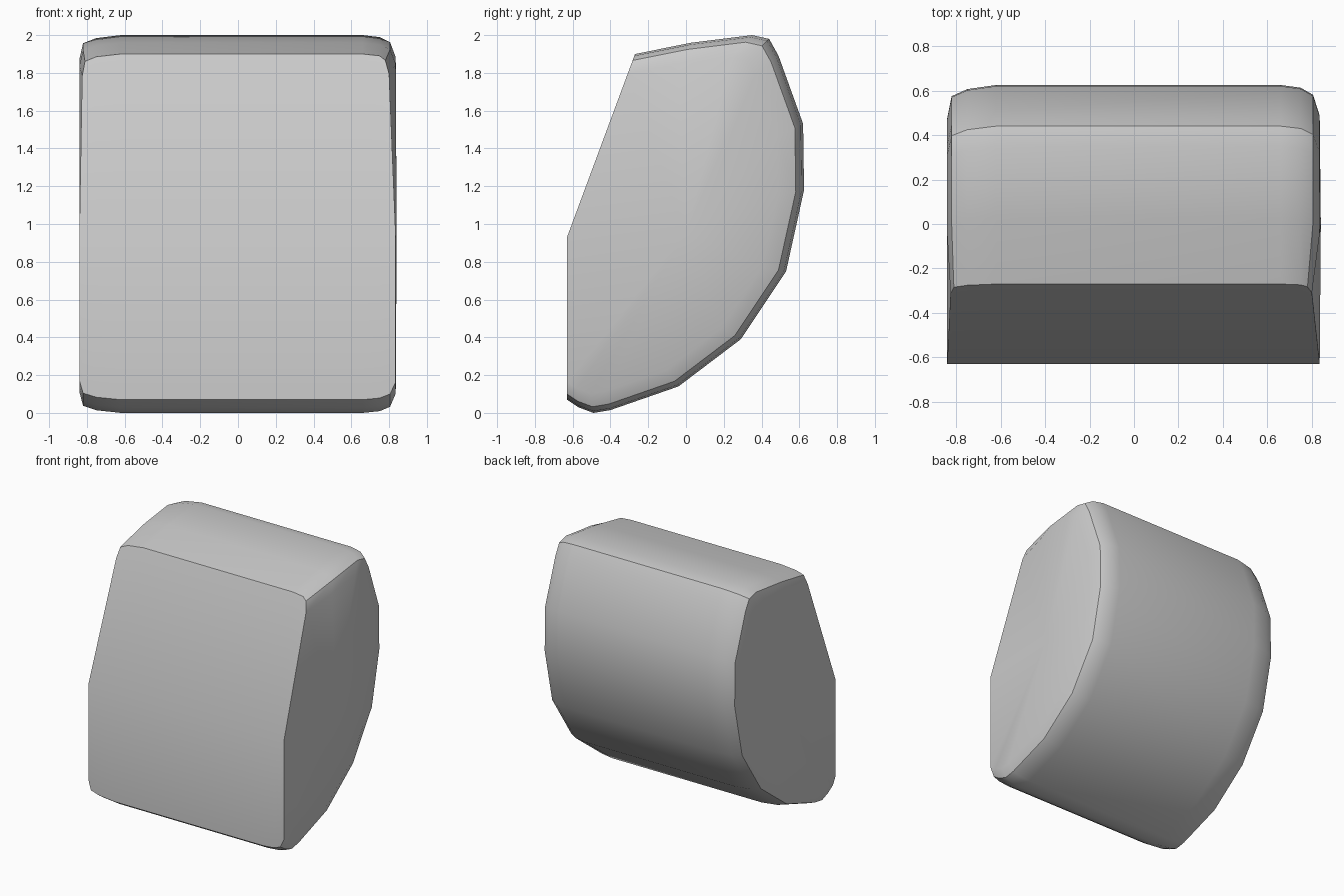
import bpy
import bmesh
import math

if "Cube" in bpy.data.objects:
    bpy.data.objects.remove(bpy.data.objects["Cube"], do_unlink=True)

grey = bpy.data.materials.new("plain grey")
grey.use_nodes = True
grey.diffuse_color = (0.6, 0.6, 0.6, 1)
grey.node_tree.nodes["Principled BSDF"].inputs["Base Color"].default_value = (0.6, 0.6, 0.6, 1)

# Side profile (y, z), starting at the knee of the front and ending at its top edge
KNEE_Y, KNEE_Z = -0.63, 0.93
profile = [(KNEE_Y, KNEE_Z), (-0.63, 0.07), (-0.57, 0.03), (-0.49, 0.0), (-0.40, 0.015),
           (-0.04, 0.14), (0.29, 0.39), (0.53, 0.75), (0.625, 1.18), (0.62, 1.53),
           (0.49, 1.89), (0.44, 1.98), (0.35, 2.0), (0.03, 1.96), (-0.27, 1.90)]

# Cross-sections from left end to right end: x, scale towards the knee, x of the top front corner
half_right = [(-0.66, 1.0, -0.66), (-0.75, 0.99, -0.75), (-0.805, 0.965, -0.78),
              (-0.835, 0.89, -0.80)]
half_left = [(0.62, 1.0, 0.62), (0.75, 0.985, 0.75), (0.82, 0.96, 0.81), (0.84, 0.88, 0.825)]
# The narrower bevel is on -x in the front view, the wider one on +x
sections = ([(-x, s, -c) for x, s, c in reversed(half_left)]
            + [(-x, s, -c) for x, s, c in half_right])

bm = bmesh.new()
rings = []
for x, s, corner in sections:
    ring = []
    for i, (y, z) in enumerate(profile):
        px = corner if i == len(profile) - 1 else x
        ring.append(bm.verts.new((px, KNEE_Y + (y - KNEE_Y) * s, KNEE_Z + (z - KNEE_Z) * s)))
    rings.append(ring)

# Skin between neighbouring sections
n = len(profile)
for a, b in zip(rings, rings[1:]):
    for i in range(n):
        j = (i + 1) % n
        bm.faces.new((a[i], a[j], b[j], b[i]))

# Nearly flat end caps, fanned from a central point
for ring, x in ((rings[0], -0.84), (rings[-1], 0.84)):
    hub = bm.verts.new((x, 0.0, 0.95))
    for i in range(n):
        bm.faces.new((ring[i], ring[(i + 1) % n], hub))
bmesh.ops.recalc_face_normals(bm, faces=bm.faces)

mesh = bpy.data.meshes.new("rounded_block")
bm.to_mesh(mesh)
bm.free()
block = bpy.data.objects.new("rounded_block", mesh)
bpy.context.collection.objects.link(block)
mesh.materials.append(grey)

# Smooth surfaces with crisp front and cap edges
bpy.context.view_layer.objects.active = block
block.select_set(True)
bpy.ops.object.shade_smooth_by_angle(angle=math.radians(32))
